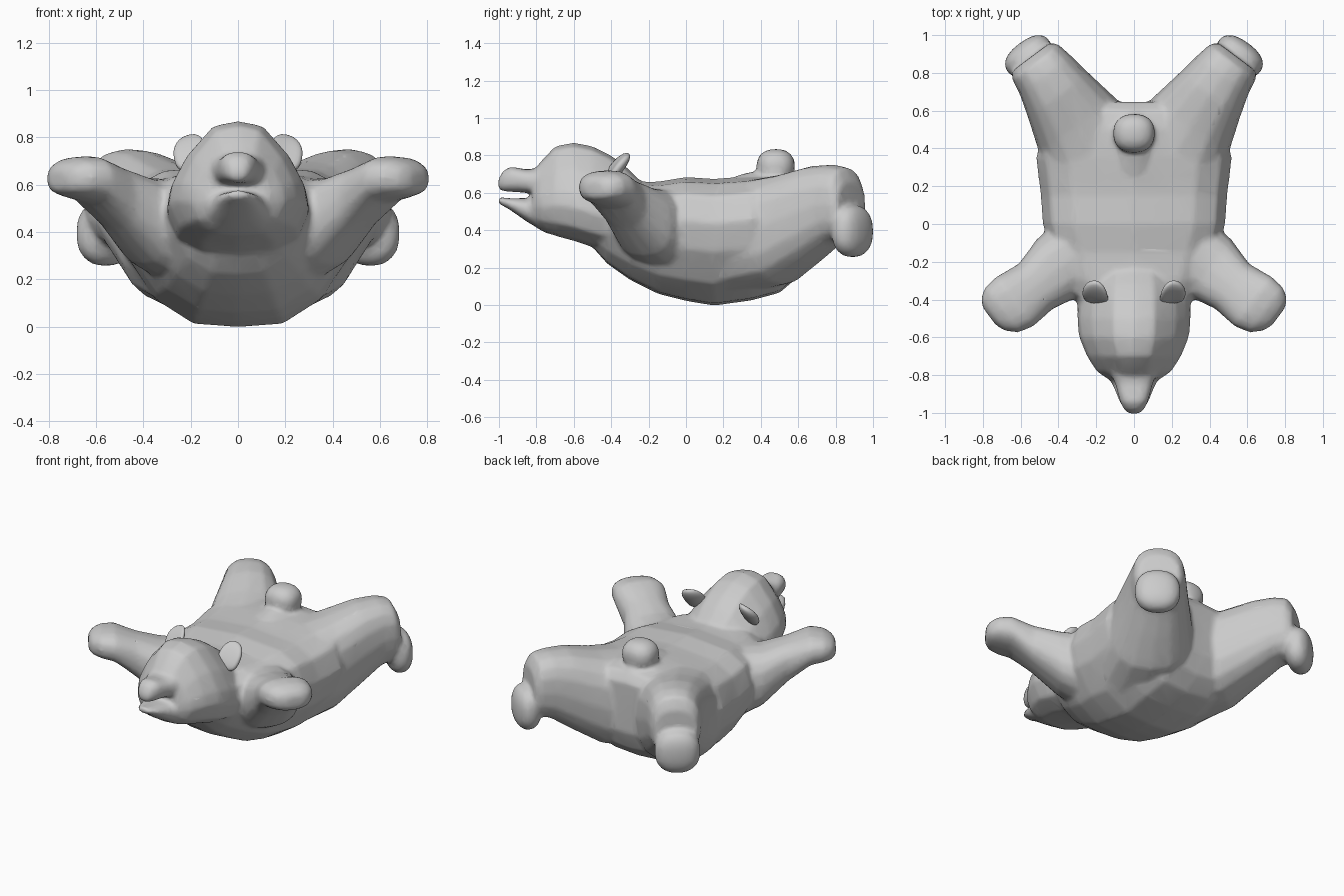
import bpy, bmesh, math
from mathutils import Vector

if "Cube" in bpy.data.objects:
    bpy.data.objects.remove(bpy.data.objects["Cube"])

parts = []

# Half cross-sections (x fraction, height fraction), from bottom centre to top centre
TORSO = [(0, 0), (.38, .02), (.7, .17), (.93, .42), (1, .65), (.9, .86), (.65, .96), (0, 1)]
HEAD = [(0, 0), (.5, .03), (.85, .14), (1, .34), (.95, .5), (.74, .72), (.36, .96), (0, 1)]
ROUND = []
for i in range(9):
    a = -math.pi / 2 + math.pi * i / 8
    c, s = max(0, math.cos(a)), math.sin(a)
    ROUND.append((c ** .8, .5 + .5 * math.copysign(abs(s) ** .8, s)))


def finish(bm, name):
    bmesh.ops.recalc_face_normals(bm, faces=bm.faces)
    me = bpy.data.meshes.new(name)
    bm.to_mesh(me)
    bm.free()
    ob = bpy.data.objects.new(name, me)
    bpy.context.collection.objects.link(ob)
    return ob


def loft(name, profile, rings, across=(1, 0), mirror=False):
    """Closed skin through upright rings (x, y, half width, z low, z high)."""
    for side in ((1, -1) if mirror else (1,)):
        bm = bmesh.new()
        loops = []
        pts = profile + [(-u, v) for u, v in profile[-2:0:-1]]
        for x, y, w, lo, hi in rings:
            loops.append([bm.verts.new((side * (x + across[0] * w * u),
                                        y + across[1] * w * u,
                                        lo + (hi - lo) * v)) for u, v in pts])
        n = len(pts)
        for a, b in zip(loops, loops[1:]):
            for i in range(n):
                bm.faces.new((a[i], a[(i + 1) % n], b[(i + 1) % n], b[i]))
        bm.faces.new(loops[0])
        bm.faces.new(loops[-1])
        parts.append(finish(bm, name))


def blob(name, centre, ax, ay, az, power=1.0):
    """Ellipsoid (boxier when power < 1) on three half-axis vectors."""
    bm = bmesh.new()
    bmesh.ops.create_uvsphere(bm, u_segments=20, v_segments=12, radius=1)
    ax, ay, az = Vector(ax), Vector(ay), Vector(az)
    for v in bm.verts:
        x, y, z = (math.copysign(abs(k) ** power, k) for k in v.co)
        v.co = Vector(centre) + ax * x + ay * y + az * z
    return finish(bm, name)


# Torso lying on its belly
loft("torso", TORSO, [
    (0, -.50, .22, .31, .60), (0, -.42, .30, .22, .63), (0, -.30, .38, .135, .66),
    (0, -.15, .44, .06, .66), (0, 0, .485, .022, .685), (0, .15, .495, -.003, .675),
    (0, .35, .52, .025, .69), (0, .50, .48, .065, .69), (0, .60, .36, .15, .67),
    (0, .645, .26, .27, .61)])

# Head, upper muzzle and lower jaw
loft("head", HEAD, [
    (0, -.24, .26, .30, .66), (0, -.32, .29, .29, .74), (0, -.40, .30, .29, .80),
    (0, -.50, .302, .31, .85), (0, -.60, .292, .343, .87), (0, -.70, .25, .37, .85),
    (0, -.78, .20, .40, .765), (0, -.82, .14, .43, .71)])
loft("muzzle", ROUND, [
    (0, -.74, .14, .57, .74), (0, -.85, .10, .60, .725), (0, -.94, .075, .605, .742),
    (0, -.98, .055, .61, .715), (0, -1.005, .03, .62, .67)])
loft("jaw", ROUND, [
    (0, -.74, .18, .38, .58), (0, -.85, .115, .445, .57), (0, -.95, .075, .515, .572),
    (0, -1.005, .035, .543, .578)])

# Front legs raised out to the sides
loft("front_leg", ROUND, [
    (.22, -.12, .22, .15, .62), (.40, -.23, .19, .26, .63), (.52, -.33, .15, .41, .675),
    (.63, -.41, .165, .525, .722), (.70, -.455, .15, .545, .715), (.745, -.48, .11, .56, .69),
    (.765, -.49, .06, .58, .66)], across=(.6, .8), mirror=True)

# Back legs spread behind, with feet hanging down
loft("back_leg", ROUND, [
    (.18, .30, .30, .06, .66), (.30, .52, .25, .11, .70), (.40, .68, .20, .23, .745),
    (.47, .79, .17, .32, .752), (.52, .855, .155, .35, .735), (.545, .885, .13, .37, .66)],
     across=(.8, -.6), mirror=True)
for s in (1, -1):
    parts.append(blob("foot", (s * .56, .89, .395), (s * .112, -.084, 0),
                      (s * .048, .066, 0), (0, 0, .14), .85))

# Stub tail with a low ridge leading to it
parts.append(blob("tail", (0, .48, .74), (.112, 0, 0), (0, .104, 0), (0, 0, .095), .85))
parts.append(blob("tail_root", (0, .42, .66), (.10, 0, 0), (0, .18, 0), (0, 0, .055)))

# Fuse everything into one soft skin
bpy.ops.object.select_all(action='DESELECT')
for p in parts:
    p.select_set(True)
body = parts[0]
bpy.context.view_layer.objects.active = body
bpy.ops.object.join()
body.name = "bear_body"
m = body.modifiers.new("fuse", 'REMESH')
m.mode = 'VOXEL'
m.voxel_size = .014
m = body.modifiers.new("soften", 'SMOOTH')
m.factor = .5
m.iterations = 8
m = body.modifiers.new("simplify", 'DECIMATE')
m.ratio = .2
for name in ("fuse", "soften", "simplify"):
    bpy.ops.object.modifier_apply(modifier=name)
bpy.ops.object.shade_smooth()

# Small ears tilted back, with a hollow front
for s, side in ((1, "right"), (-1, "left")):
    ear = blob("ear_" + side, (s * .205, -.36, .735), (s * .066, 0, -.022),
               (s * .004, .022, -.018), (s * .012, .055, .07), .85)
    for v in ear.data.vertices:
        d = (v.co - Vector((s * .205, -.36, .735)))
        v.co.y -= 5 * (d.x ** 2)
    for p in ear.data.polygons:
        p.use_smooth = True
